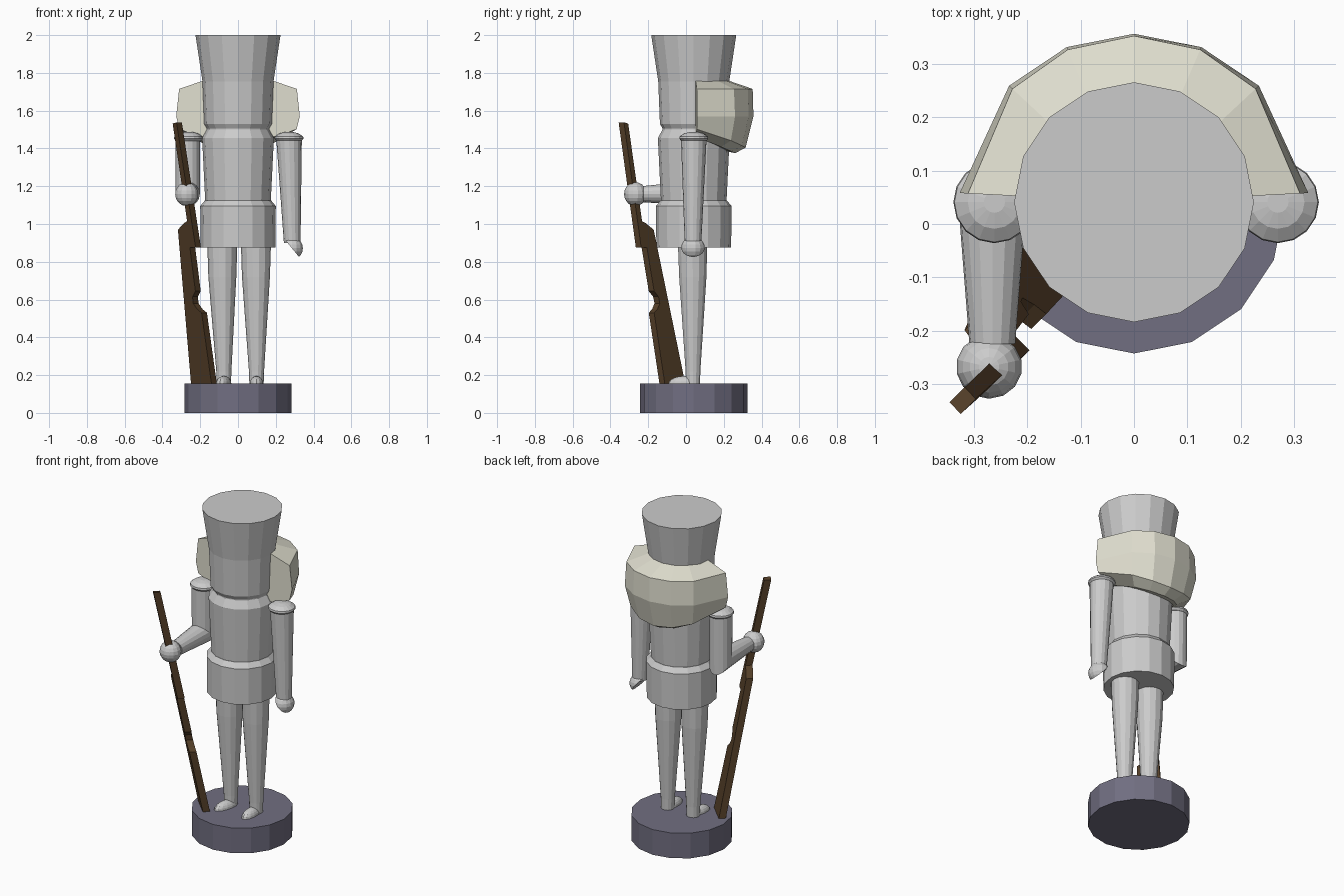
import bpy, bmesh, math
from mathutils import Vector, Matrix

if "Cube" in bpy.data.objects:
    bpy.data.objects.remove(bpy.data.objects["Cube"])


def material(name, rgb):
    m = bpy.data.materials.new(name)
    m.diffuse_color = (*rgb, 1)
    m.use_nodes = True
    m.node_tree.nodes["Principled BSDF"].inputs["Base Color"].default_value = m.diffuse_color
    return m


GREY = material("plain grey", (0.60, 0.60, 0.60))
CREAM = material("cream hair", (0.75, 0.74, 0.63))
SLATE = material("slate base", (0.165, 0.158, 0.22))
WOOD = material("dark wood", (0.09, 0.05, 0.022))
CY = 0.041  # depth of the body axis


def finish(name, bm, mat):
    bmesh.ops.recalc_face_normals(bm, faces=bm.faces)
    me = bpy.data.meshes.new(name)
    bm.to_mesh(me)
    bm.free()
    me.materials.append(mat)
    ob = bpy.data.objects.new(name, me)
    bpy.context.collection.objects.link(ob)
    return ob


def loft(name, rings, mat):
    """Skin closed rings of equal length and cap both ends."""
    bm = bmesh.new()
    vs = [[bm.verts.new(p) for p in r] for r in rings]
    n = len(vs[0])
    for a, b in zip(vs, vs[1:]):
        for i in range(n):
            j = (i + 1) % n
            bm.faces.new((a[i], a[j], b[j], b[i]))
    bm.faces.new(vs[0])
    bm.faces.new(vs[-1])
    return finish(name, bm, mat)


def ring(x, y, z, r, n=16):
    return [(x + r * math.cos(2 * math.pi * i / n),
             y + r * math.sin(2 * math.pi * i / n), z) for i in range(n)]


def turned(name, profile, mat, x=0.0, y=CY, n=16):
    """Turned part from (radius, height) pairs."""
    return loft(name, [ring(x, y, z, r, n) for r, z in profile], mat)


def ball(name, centre, scale, mat, cut=None, turn=0.0):
    """Low ball, optionally halved: the side along cut is kept."""
    bm = bmesh.new()
    bmesh.ops.create_uvsphere(bm, u_segments=14, v_segments=10, radius=1)
    if cut:
        g = bm.verts[:] + bm.edges[:] + bm.faces[:]
        bmesh.ops.bisect_plane(bm, geom=g, plane_co=(0, 0, 0),
                               plane_no=cut, clear_inner=True)
        bmesh.ops.holes_fill(bm, edges=[e for e in bm.edges if e.is_boundary])
    bm.transform(Matrix.Translation(centre) @ Matrix.Rotation(turn, 4, 'Z')
                 @ Matrix.Diagonal((*scale, 1)))
    return finish(name, bm, mat)


# Stand, coat, head with tall hat
turned("stand", [(0.284, 0), (0.284, 0.155)], SLATE)
turned("coat_skirt", [(0.198, 0.875), (0.20, 1.095), (0.175, 1.125)], GREY)
turned("torso", [(0.172, 1.09), (0.19, 1.455), (0.165, 1.50), (0.165, 1.52)], GREY)
turned("head_and_hat", [(0.165, 1.505), (0.179, 1.53), (0.188, 1.755), (0.225, 2.0)], GREY)

# Legs and feet
for side, x0, x1, turn in (("left", -0.083, -0.075, -0.25), ("right", 0.095, 0.098, 0.0)):
    loft(side + "_leg", [ring(x1, 0.037, 0.155, 0.038, 14), ring(x1, 0.037, 0.22, 0.04, 14),
                         ring(x0, 0.036, 0.72, 0.074, 14), ring(x0, 0.035, 0.88, 0.079, 14)], GREY)
    ball(side + "_foot", (x1, -0.01, 0.155), (0.036, 0.082, 0.04), GREY, (0, 0, 1), turn)

# Straight arm with cupped hand
loft("straight_arm", [ring(0.287, 0.037, 0.90, 0.044), ring(0.27, CY, 1.455, 0.068)], GREY)
ball("cupped_hand", (0.285, 0.037, 0.872), (0.06, 0.063, 0.06), GREY, (0.77, 0, 0.63))

# Bent arm, mitred at the elbow
ex, ez, n = -0.266, 1.158, 16
ang = [2 * math.pi * i / n for i in range(n)]
loft("bent_arm", [ring(ex, CY, 1.455, 0.066),
                  [(ex + 0.064 * math.cos(a), CY + 0.064 * math.sin(a),
                    ez - 0.064 * math.sin(a)) for a in ang],
                  [(ex + 0.043 * math.cos(a), -0.225, ez - 0.043 * math.sin(a)) for a in ang]],
     GREY)
ball("gripping_hand", (-0.272, -0.268, 1.158), (0.062, 0.06, 0.063), GREY)

# Shoulder caps
for side, x in (("left", -0.262), ("right", 0.27)):
    turned(side + "_shoulder_cap", [(0.066, 1.44), (0.077, 1.452), (0.075, 1.463),
                                    (0.05, 1.48), (0.02, 1.487)], GREY, x)

# Hair wrapped round the back of the head, hanging lowest at the centre
sections = []
for deg in (-87, -47, -23.5, 0, 23.5, 47, 87):
    a = math.radians(deg)
    drop = 0.5 + 0.5 * math.cos(2 * a)  # 1 at back, 0 at sides
    drop = drop ** 0.6
    prof = [(0.15, 1.77), (0.19, 1.757), (0.312, 1.715), (0.328 - 0.012 * drop, 1.57),
            (0.312 - 0.037 * drop, 1.505 - 0.10 * drop),
            (0.20 + 0.02 * drop, 1.465 - 0.09 * drop), (0.15, 1.47 - 0.08 * drop)]
    sections.append([(r * math.sin(a), CY + r * math.cos(a), z) for r, z in prof])
loft("hair", sections, CREAM)

# Leaning rifle: board outline (across, height) given thickness
outline = [(-0.022, 1.538), (0.008, 1.532), (0.006, 1.015), (0.03, 1.005), (0.084, 0.97),
           (0.153, 0.155), (0.0, 0.155), (-0.003, 0.53), (0.025, 0.548), (0.05, 0.58),
           (0.047, 0.615), (0.02, 0.645), (0.014, 0.875), (-0.029, 0.875)]
k = math.sqrt(0.5)
boards = []
for t in (-0.02, 0.02):
    boards.append([((q - s) * k, (q + s) * k, z) for s, z in outline
                   for q in [-0.147 - 0.205 * z + t]])
loft("rifle", boards, WOOD)
